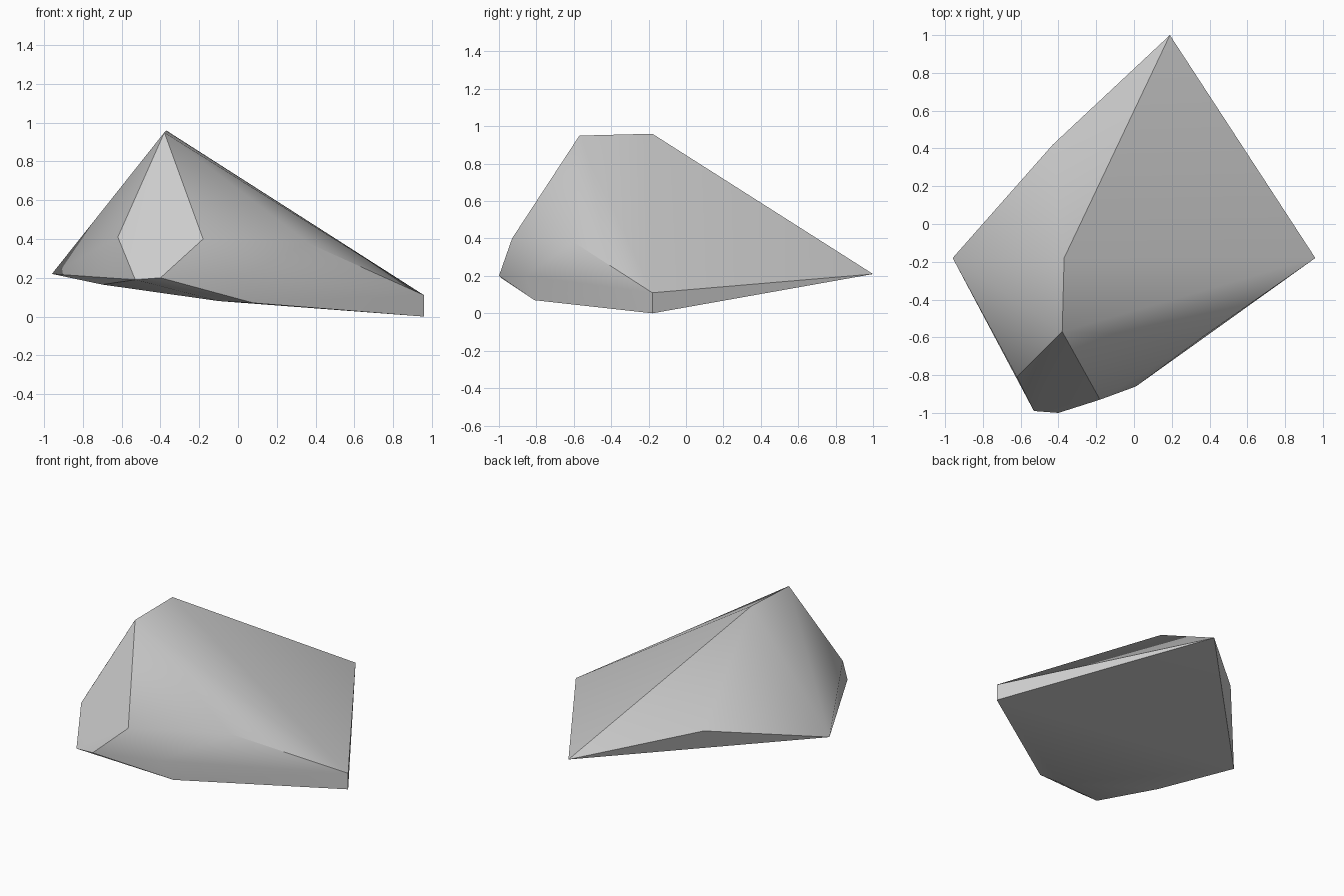
import bpy
import bmesh
import math

cube = bpy.data.objects.get("Cube")
if cube:
    bpy.data.objects.remove(cube, do_unlink=True)

# Stone colour
stone = bpy.data.materials.new("stone_grey")
stone.use_nodes = True
colour = (0.6, 0.6, 0.6, 1.0)
stone.diffuse_color = colour
shader = stone.node_tree.nodes["Principled BSDF"]
shader.inputs["Base Color"].default_value = colour
shader.inputs["Roughness"].default_value = 0.9

# Corner points of the boulder, grouped by region
ridge = [(-.37, -.18, .96), (-.38, -.57, .95)]
left_tip = [(.96, -.18, .11), (.96, -.18, 0)]
right_tip = [(-.96, -.18, .22)]
back = [(.19, 1, .21), (-.43, .42, .35)]
front_facet = [(-.62, -.81, .41), (-.18, -.93, .40),
               (-.53, -.99, .19), (-.40, -1, .20)]
front_side = [(.36, -.60, .38), (.01, -.86, .20), (.08, -.81, .07)]
underside = [(-.10, -.82, .08), (-.70, -.60, .165)]

# Wrap a convex skin around the corners
bm = bmesh.new()
for group in (ridge, left_tip, right_tip, back, front_facet, front_side, underside):
    for point in group:
        bm.verts.new(point)
hull = bmesh.ops.convex_hull(bm, input=bm.verts[:])
inner = [g for g in hull["geom_interior"] if isinstance(g, bmesh.types.BMVert)]
if inner:
    bmesh.ops.delete(bm, geom=inner, context="VERTS")
bmesh.ops.recalc_face_normals(bm, faces=bm.faces[:])

mesh = bpy.data.meshes.new("boulder")
bm.to_mesh(mesh)
bm.free()
mesh.materials.append(stone)
boulder = bpy.data.objects.new("boulder", mesh)
bpy.context.collection.objects.link(boulder)

# Smooth the shallow creases, keep the strong ridges sharp
bpy.ops.object.select_all(action="DESELECT")
boulder.select_set(True)
bpy.context.view_layer.objects.active = boulder
bpy.ops.object.shade_smooth_by_angle(angle=math.radians(30))
